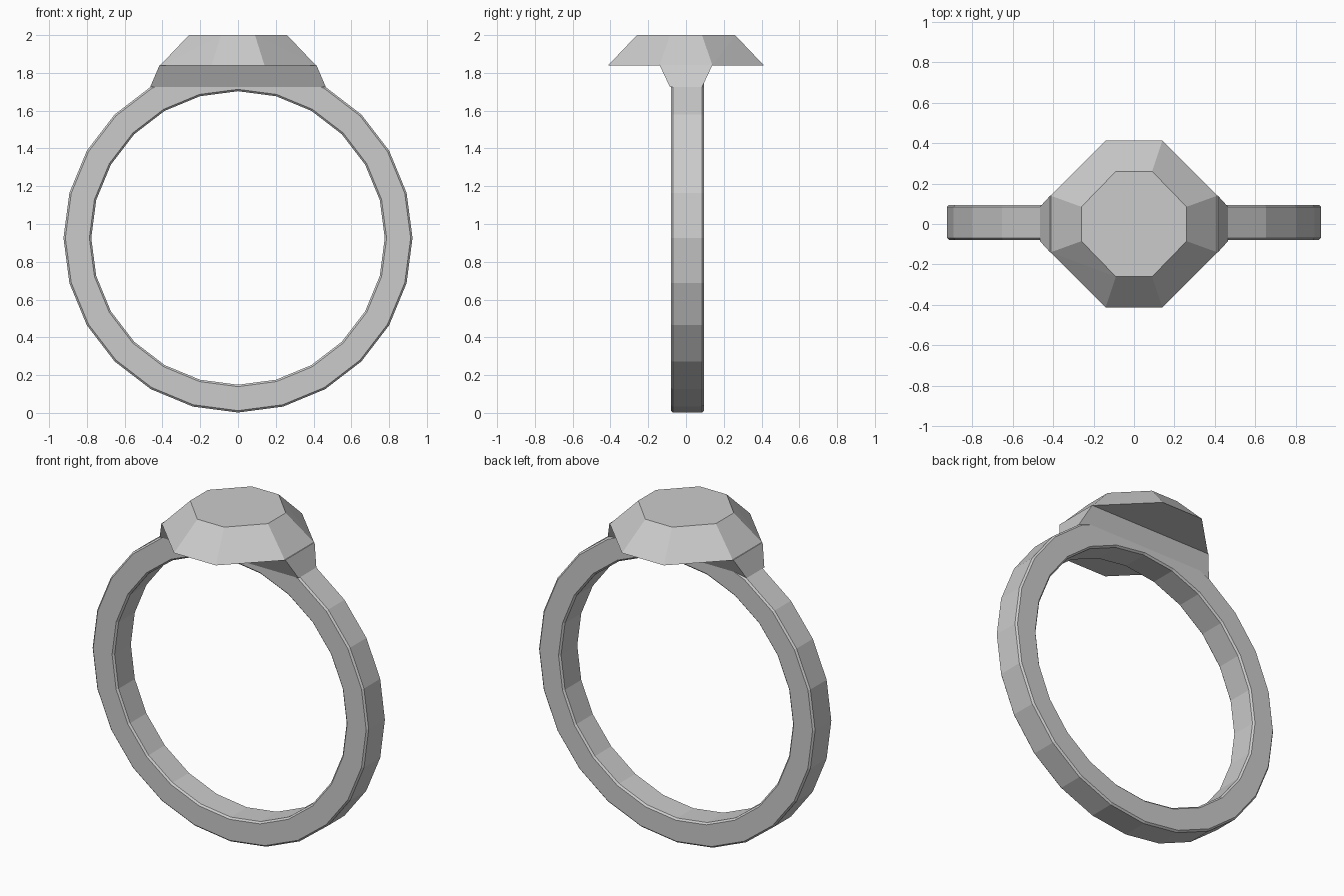
import bpy, bmesh
from math import sin, cos, pi

if "Cube" in bpy.data.objects:
    bpy.data.objects.remove(bpy.data.objects["Cube"])

CENTRE_Z, SEGMENTS = 0.926, 24


def finish(name, bm):
    bmesh.ops.recalc_face_normals(bm, faces=bm.faces)
    mesh = bpy.data.meshes.new(name)
    bm.to_mesh(mesh)
    bm.free()
    obj = bpy.data.objects.new(name, mesh)
    bpy.context.collection.objects.link(obj)
    return obj


def hull(name, points):
    bm = bmesh.new()
    for p in points:
        bm.verts.new(p)
    bmesh.ops.convex_hull(bm, input=bm.verts)
    bmesh.ops.dissolve_limit(bm, angle_limit=0.01, verts=bm.verts, edges=bm.edges)
    return finish(name, bm)


def mirrored(points):
    return [(sx * x, sy * y, z) for x, y, z in points
            for sx in (-1, 1) for sy in (-1, 1)]


# Band: chamfered rectangular section (radius, y) revolved about the y axis
section = [(0.924, -0.07), (0.914, -0.08), (0.787, -0.08), (0.777, -0.07),
           (0.777, 0.085), (0.787, 0.095), (0.914, 0.095), (0.924, 0.085)]
bm = bmesh.new()
rings = []
for i in range(SEGMENTS):
    a = 2 * pi * i / SEGMENTS
    rings.append([bm.verts.new((r * sin(a), y, CENTRE_Z + r * cos(a)))
                  for r, y in section])
n = len(section)
for i in range(SEGMENTS):
    p, q = rings[i], rings[(i + 1) % SEGMENTS]
    for j in range(n):
        k = (j + 1) % n
        bm.faces.new((p[j], p[k], q[k], q[j]))
finish("band", bm)

# Setting: flared shoulder joining the band to the stone
hull("setting", mirrored([(0.465, 0.085, 1.725), (0.25, 0.083, 1.81),
                          (0.415, 0.14, 1.842)]))

# Stone: flat-bottomed octagonal frustum
hull("stone", mirrored([(0.14, 0.412, 1.84), (0.412, 0.14, 1.84),
                        (0.09, 0.26, 2.0), (0.26, 0.085, 2.0)]))
